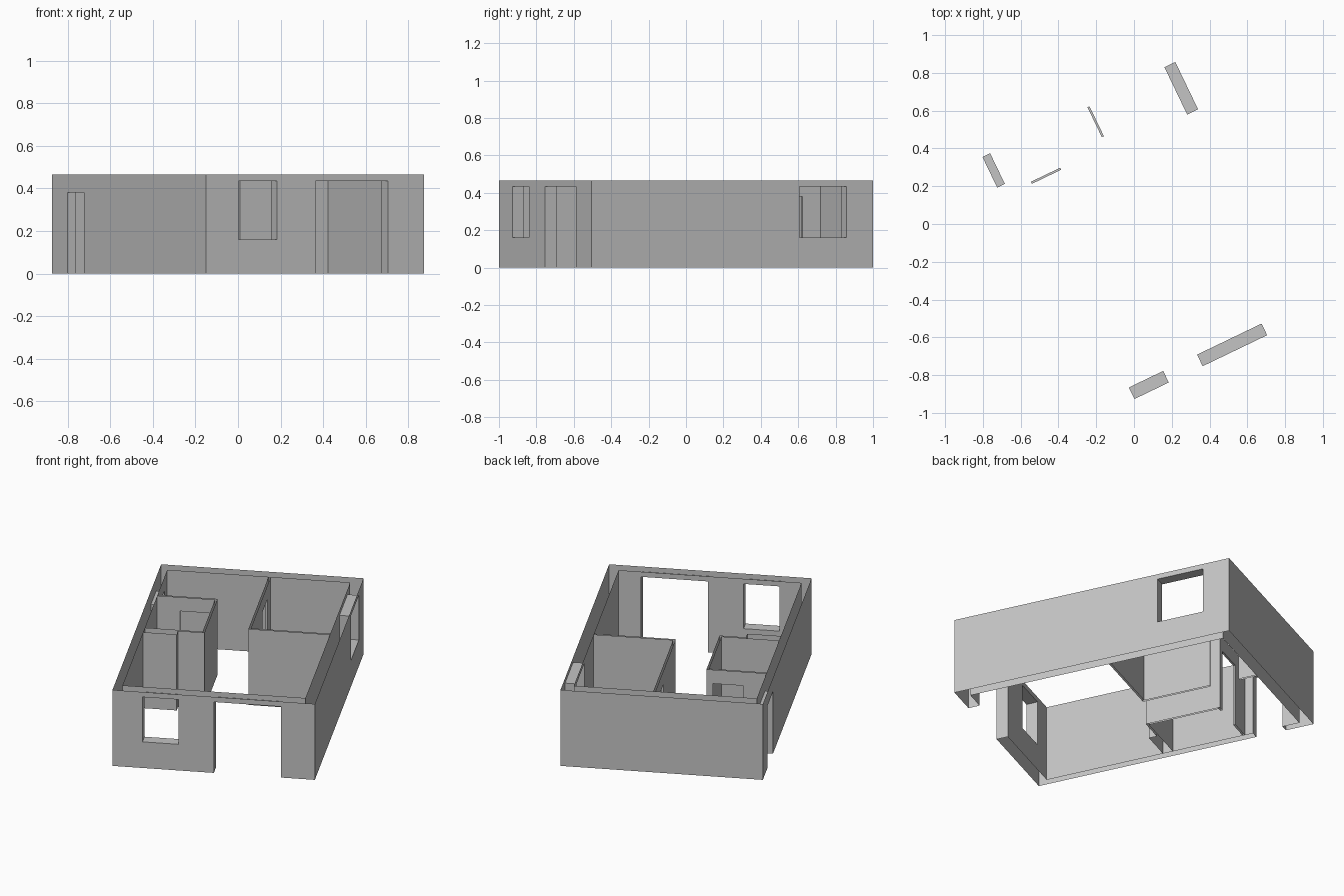
import bpy, bmesh, math
from mathutils import Vector, Matrix

cube = bpy.data.objects.get("Cube")
if cube:
    bpy.data.objects.remove(cube, do_unlink=True)

HEIGHT = 0.465
TURN = Matrix.Rotation(math.radians(25.7), 4, 'Z')

plaster = bpy.data.materials.new("plaster_grey")
plaster.use_nodes = True
GREY = (0.55, 0.55, 0.55, 1)
plaster.diffuse_color = GREY
plaster.node_tree.nodes["Principled BSDF"].inputs["Base Color"].default_value = GREY


def quad(bm, points, facing):
    face = bm.faces.new([bm.verts.new(p) for p in points])
    face.normal_update()
    if face.normal.dot(Vector(facing)) < 0:
        face.normal_flip()


def wall(name, along, sheets, hole=None):
    """Hollow wall: each sheet is (offset, start, end, facing side); hole is (start, end, bottom, top)."""
    bm = bmesh.new()

    def place(s, t, z):
        return (s, t, z) if along == 'x' else (t, s, z)

    # sheets, split around the opening
    for t, start, end, side in sheets:
        ss, zs = [start, end], [0, HEIGHT]
        if hole:
            ss = [start, hole[0], hole[1], end]
            zs = sorted({0, hole[2], hole[3], HEIGHT})
        for a, b in zip(ss, ss[1:]):
            for low, high in zip(zs, zs[1:]):
                if hole and a == hole[0] and low == hole[2]:
                    continue
                quad(bm, [place(a, t, low), place(b, t, low),
                          place(b, t, high), place(a, t, high)], place(0, side, 0))

    # reveals lining the opening
    if hole:
        a, b, low, high = hole
        t0, t1 = sheets[0][0], sheets[1][0]
        for s, side in ((a, 1), (b, -1)):
            quad(bm, [place(s, t0, low), place(s, t1, low),
                      place(s, t1, high), place(s, t0, high)], place(side, 0, 0))
        for z, side in ((low, 1), (high, -1)):
            if z > 0:
                quad(bm, [place(a, t0, z), place(b, t0, z),
                          place(b, t1, z), place(a, t1, z)], (0, 0, side))

    bmesh.ops.remove_doubles(bm, verts=bm.verts, dist=0.0001)
    mesh = bpy.data.meshes.new(name)
    bm.to_mesh(mesh)
    bm.free()
    mesh.materials.append(plaster)
    obj = bpy.data.objects.new(name, mesh)
    obj.matrix_world = TURN
    bpy.context.collection.objects.link(obj)


# Outer faces and inner faces of the house shell
X, Y = 0.569, 0.836
LEFT, RIGHT, FRONT, BACK = -0.524, 0.505, -0.768, 0.77
MID = -0.1
front_outer, front_inner = (-Y, -X, X, -1), (FRONT, LEFT, RIGHT, 1)

# Front wall is made of a window half and a doorway half
wall("front_window_wall", 'x', [(-Y, -X, MID, -1), (FRONT, LEFT, MID, 1)],
     (-0.4, -0.198, 0.16, 0.434))
wall("front_door_wall", 'x', [(-Y, MID, X, -1), (FRONT, MID, RIGHT, 1)],
     (0.001, 0.38, 0, 0.434))
wall("back_wall", 'x', [(Y, -X, X, 1), (BACK, LEFT, RIGHT, -1)])
wall("window_side_wall", 'y', [(X, -Y, Y, 1), (RIGHT, FRONT, BACK, -1)],
     (0.4, 0.678, 0.16, 0.434))
wall("door_side_wall", 'y', [(-X, -Y, Y, -1), (LEFT, FRONT, BACK, 1)],
     (0.488, 0.668, 0, 0.38))

# Back bedroom partitions
wall("bedroom_door_partition", 'y', [(0.046, 0.076, BACK, -1), (0.058, 0.088, BACK, 1)],
     (0.488, 0.664, 0, 0.38))
wall("bedroom_partition", 'x', [(0.076, 0.046, RIGHT, -1), (0.088, 0.058, RIGHT, 1)])

# Small bathroom with a thick service wall on its front
wall("bathroom_door_partition", 'x', [(0.438, LEFT, -0.187, 1), (0.426, LEFT, -0.199, -1)],
     (-0.395, -0.223, 0, 0.38))
wall("bathroom_side_partition", 'y', [(-0.187, -0.012, 0.438, 1), (-0.199, 0, 0.426, -1)])
wall("bathroom_front_partition", 'x', [(0, LEFT, -0.199, 1), (-0.012, -0.335, -0.187, -1)])
wall("service_wall_front", 'x', [(-0.06, LEFT, -0.335, -1)])
wall("service_wall_end", 'y', [(-0.335, -0.06, -0.012, 1)])
